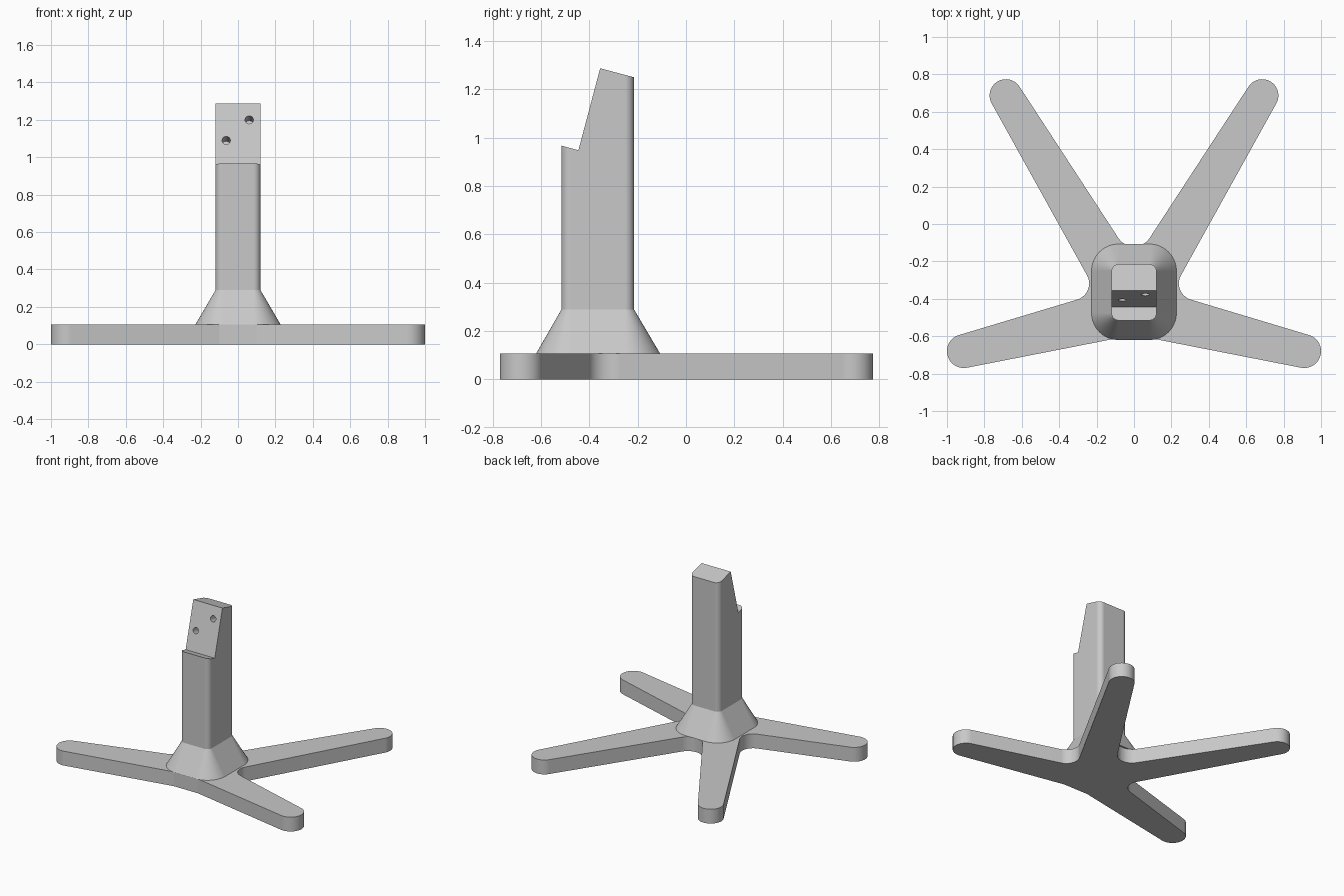
import bpy, bmesh
from math import radians, sin, cos
from mathutils import Matrix, Vector

cube = bpy.data.objects.get("Cube")
if cube:
    bpy.data.objects.remove(cube, do_unlink=True)

grey = bpy.data.materials.new("light_grey")
grey.use_nodes = True
colour = (0.58, 0.58, 0.58, 1)
grey.diffuse_color = colour
grey.node_tree.nodes["Principled BSDF"].inputs["Base Color"].default_value = colour


def arc(cx, cy, r, start, end, n):
    """Points on an arc, angles in degrees."""
    steps = [radians(start + (end - start) * i / n) for i in range(n + 1)]
    return [(cx + r * cos(a), cy + r * sin(a)) for a in steps]


def rounded_rect(hx, y0, y1, r, n=16):
    corners = [(hx - r, y0 + r, -90), (hx - r, y1 - r, 0),
               (r - hx, y1 - r, 90), (r - hx, y0 + r, 180)]
    return [p for x, y, a in corners for p in arc(x, y, r, a, a + 90, n)]


def loft(name, rings):
    """Closed solid through equally sized rings of 3D points."""
    bm = bmesh.new()
    loops = [[bm.verts.new(p) for p in ring] for ring in rings]
    n = len(loops[0])
    for a, b in zip(loops, loops[1:]):
        for i in range(n):
            j = (i + 1) % n
            bm.faces.new((a[i], a[j], b[j], b[i]))
    bm.faces.new(loops[0][::-1])
    bm.faces.new(loops[-1])
    bmesh.ops.recalc_face_normals(bm, faces=bm.faces)
    mesh = bpy.data.meshes.new(name)
    bm.to_mesh(mesh)
    bm.free()
    mesh.materials.append(grey)
    obj = bpy.data.objects.new(name, mesh)
    bpy.context.collection.objects.link(obj)
    return obj


def at(points, z):
    return [(x, y, z) for x, y in points]


def activate(obj):
    bpy.ops.object.select_all(action='DESELECT')
    obj.select_set(True)
    bpy.context.view_layer.objects.active = obj


def cut(obj, cutter):
    mod = obj.modifiers.new("cut", 'BOOLEAN')
    mod.operation, mod.solver, mod.object = 'DIFFERENCE', 'EXACT', cutter
    activate(obj)
    bpy.ops.object.modifier_apply(modifier=mod.name)
    bpy.data.objects.remove(cutter, do_unlink=True)


def finish(obj):
    activate(obj)
    bpy.ops.object.shade_smooth_by_angle(angle=radians(9))
    weighted = obj.modifiers.new("weighted", 'WEIGHTED_NORMAL')
    weighted.keep_sharp = True


BASE_TOP, COLLAR_TOP = 0.107, 0.29

# Four-legged base: half outline, mirrored, closed by the rear crotch arc
half = ([(0.1, -0.613)]
        + arc(0.91, -0.68, 0.09, -101, 73, 32)        # front foot
        + arc(0.33, -0.318, 0.09, 253, 151, 16)       # side crotch
        + arc(0.685, 0.687, 0.087, -29, 147, 32)      # rear foot
        + arc(0, -0.02, 0.1, -33, -86, 10))           # rear crotch
outline = half + [(-x, y) for x, y in reversed(half)]
base = loft("base_legs", [at(outline, 0), at(outline, BASE_TOP)])

# Flared collar
column_plan = rounded_rect(0.12, -0.515, -0.215, 0.037)
collar = loft("collar", [at(rounded_rect(0.227, -0.62, -0.107, 0.145), BASE_TOP),
                         at(column_plan, COLLAR_TOP)])

# Column with a tilted mounting face and shoulder
column = loft("column", [at(column_plan, COLLAR_TOP - 0.01), at(column_plan, 1.4)])
notch = [(-0.6, 0.99), (-0.445, 0.948), (-0.355, 1.287),
         (-0.1, 1.219), (-0.1, 1.6), (-0.6, 1.6)]
cut(column, loft("notch_cutter", [[(x, y, z) for y, z in notch] for x in (-0.3, 0.3)]))

# Screw holes square to the mounting face
normal = Vector((0, -0.966, 0.257)).normalized()
turn = normal.to_track_quat('Z', 'Y').to_matrix().to_4x4()
circle = arc(0, 0, 0.022, 0, 348.75, 31)
for x, z in ((-0.063, 1.09), (0.06, 1.2)):
    place = Matrix.Translation((x, -0.445 + (z - 0.948) * 0.2655, z)) @ turn
    cut(column, loft("hole_cutter",
                     [[place @ Vector(p) for p in at(circle, d)] for d in (-0.1, 0.05)]))

for part in (base, collar, column):
    finish(part)
